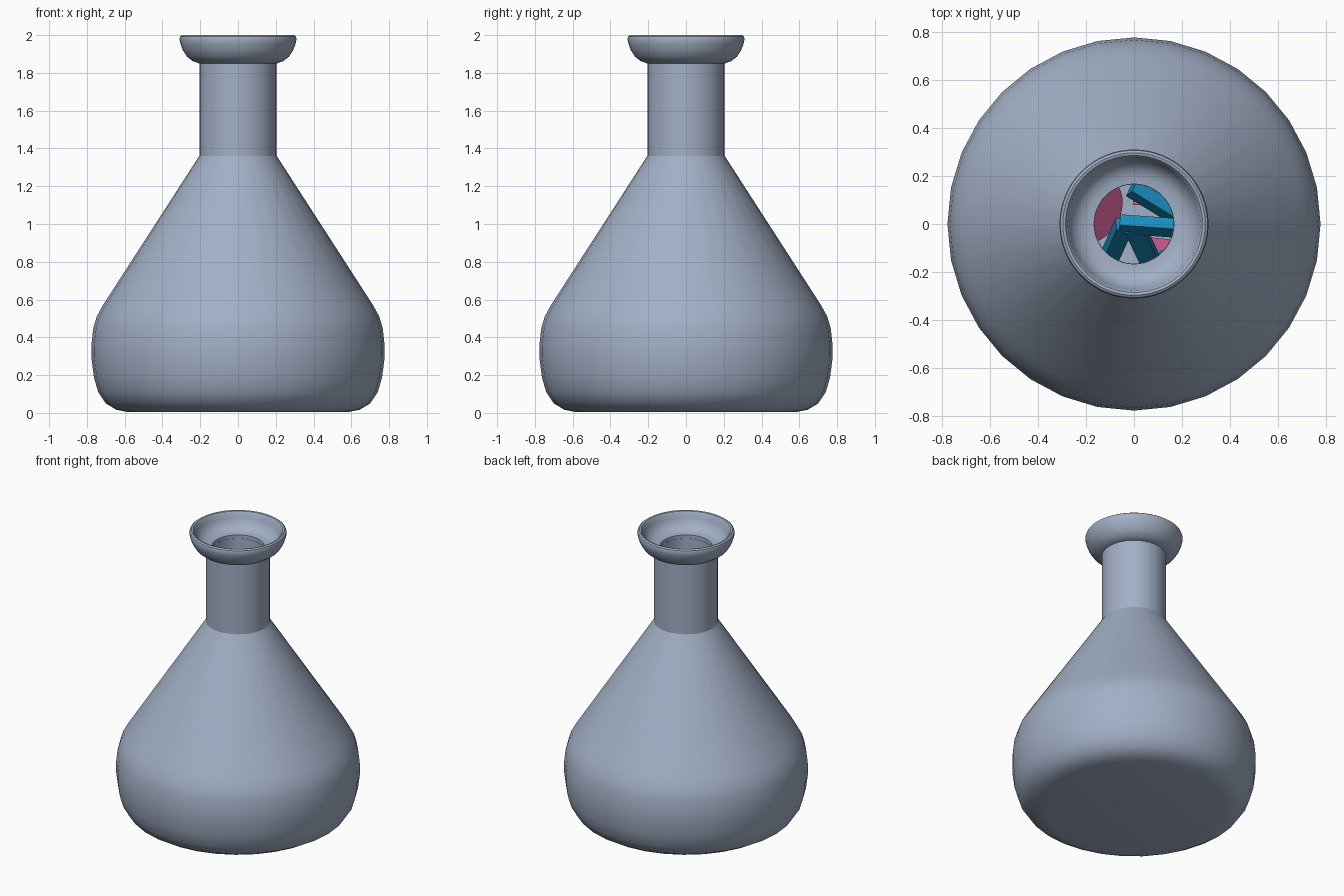
import bpy, bmesh, math
from mathutils import Vector, Matrix

if "Cube" in bpy.data.objects:
    bpy.data.objects.remove(bpy.data.objects["Cube"])


def material(name, rgb):
    m = bpy.data.materials.new(name)
    m.diffuse_color = (*rgb, 1)
    m.use_nodes = True
    m.node_tree.nodes["Principled BSDF"].inputs["Base Color"].default_value = m.diffuse_color
    return m


GLASS = material("blue_grey", (0.36, 0.43, 0.56))
BLUE = material("bright_blue", (0.01, 0.27, 0.52))
PINK = material("pink", (0.62, 0.11, 0.29))


def finish(bm, name, mat, smooth=True):
    bmesh.ops.recalc_face_normals(bm, faces=bm.faces)
    me = bpy.data.meshes.new(name)
    bm.to_mesh(me)
    bm.free()
    ob = bpy.data.objects.new(name, me)
    bpy.context.collection.objects.link(ob)
    me.materials.append(mat)
    if smooth:
        bpy.ops.object.select_all(action='DESELECT')
        ob.select_set(True)
        bpy.context.view_layer.objects.active = ob
        bpy.ops.object.shade_smooth_by_angle(angle=math.radians(30))
    return ob


def lathe(name, profile, sides, mat, closed=False):
    """Spin an (r, z) profile around the z axis."""
    bm = bmesh.new()
    vs = [bm.verts.new((r, 0, z)) for r, z in profile]
    edges = [bm.edges.new(p) for p in zip(vs, vs[1:])]
    if closed:
        edges.append(bm.edges.new((vs[-1], vs[0])))
    bmesh.ops.spin(bm, geom=vs + edges, cent=(0, 0, 0), axis=(0, 0, 1),
                   angle=2 * math.pi, steps=sides)
    bmesh.ops.remove_doubles(bm, verts=bm.verts, dist=1e-4)
    return finish(bm, name, mat)


def bar(name, a, b, width, depth, normal, mat):
    """Box running from a to b with its wide face towards normal."""
    a, b = Vector(a), Vector(b)
    x = (b - a).normalized()
    n = Vector(normal)
    z = (n - x * n.dot(x)).normalized()
    y = z.cross(x)
    rot = Matrix((x, y, z)).transposed().to_4x4()
    bm = bmesh.new()
    bmesh.ops.create_cube(bm, size=1, matrix=Matrix.Translation((a + b) / 2) @ rot
                          @ Matrix.Diagonal(((b - a).length, width, depth, 1)))
    return finish(bm, name, mat, False)


# flask body: outer wall up to the neck, then inner wall back down
outer = [(0, 0.004), (0.58, 0.004), (0.645, 0.017), (0.70, 0.05), (0.74, 0.11),
         (0.763, 0.19), (0.776, 0.29), (0.776, 0.36), (0.766, 0.45),
         (0.748, 0.51), (0.715, 0.57), (0.67, 0.64), (0.205, 1.36), (0.205, 1.86)]
inner = [(0.165, 1.86), (0.165, 1.35), (0.63, 0.62), (0.705, 0.49), (0.735, 0.33),
         (0.70, 0.13), (0.64, 0.06), (0.57, 0.045), (0, 0.045)]
lathe("flask_body", outer + inner, 32, GLASS)

# flared, cup-shaped lip
lip = [(0.166, 1.85), (0.205, 1.85), (0.24, 1.862), (0.27, 1.886), (0.292, 1.92),
       (0.305, 1.955), (0.31, 1.98), (0.306, 1.993), (0.296, 2.0), (0.285, 1.997),
       (0.276, 1.985), (0.27, 1.955), (0.252, 1.92), (0.225, 1.897),
       (0.195, 1.887), (0.166, 1.885)]
lathe("flask_lip", lip, 64, GLASS, closed=True)

# loose blue sticks piled inside
face = (0.1, -0.9, 0.45)
bar("blue_stick_top", (-0.06, 0.0, 0.58), (0.22, -0.02, 0.58), 0.08, 0.05, face, BLUE)
bar("blue_stick_left", (-0.04, 0.0, 0.58), (-0.13, -0.2, 0.14), 0.07, 0.05, face, BLUE)
bar("blue_stick_middle", (0.0, -0.01, 0.57), (0.09, -0.2, 0.16), 0.08, 0.05, face, BLUE)
bar("blue_stick_back", (-0.01, 0.15, 0.42), (0.25, -0.01, 0.36), 0.06, 0.06,
    (0.3, 0.4, 0.85), BLUE)
bar("blue_stick_right", (0.08, -0.16, 0.16), (0.24, -0.09, 0.18), 0.06, 0.06,
    (0, 0, 1), BLUE)

# loose pink sticks
bar("pink_stick_back", (0.01, 0.19, 0.10), (0.01, 0.08, 0.10), 0.03, 0.08, (0, 0, 1), PINK)
bar("pink_stick_right", (0.06, -0.08, 0.09), (0.26, -0.10, 0.09), 0.05, 0.06, (0, 0, 1), PINK)

# tilted pink disc on the left
bm = bmesh.new()
bmesh.ops.create_cone(bm, cap_ends=True, segments=32, radius1=0.15, radius2=0.15, depth=0.06,
                      matrix=Matrix.Translation((-0.19, 0.07, 0.22))
                      @ Matrix.Rotation(math.radians(-30), 4, 'Z')
                      @ Matrix.Rotation(math.radians(38), 4, 'Y'))
finish(bm, "pink_disc", PINK)
